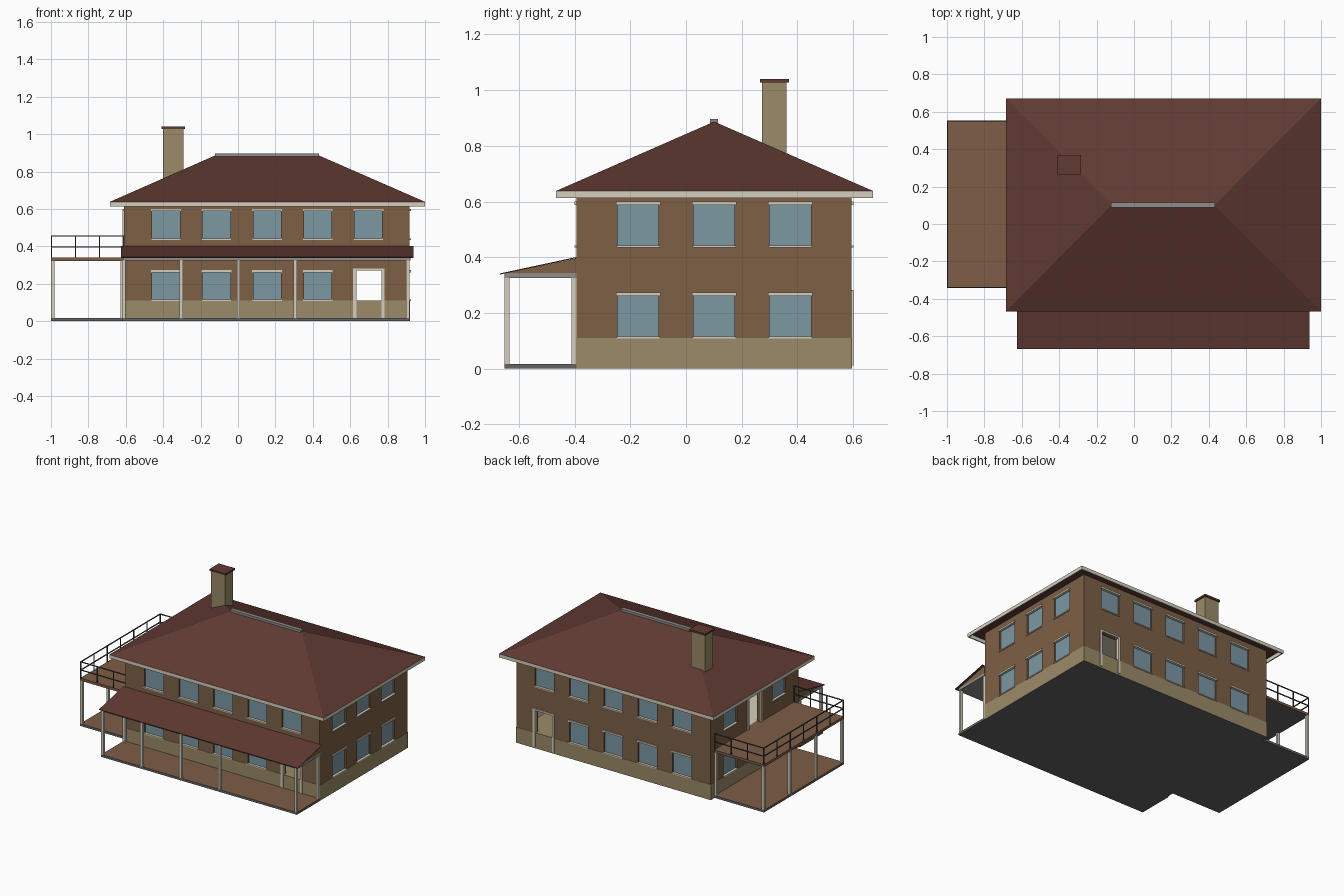
import bpy, bmesh
from mathutils import Vector

cube = bpy.data.objects.get("Cube")
if cube:
    bpy.data.objects.remove(cube, do_unlink=True)


def material(name, *rgb):
    """Flat colour given as 0-255 display values."""
    m = bpy.data.materials.new(name)
    m.use_nodes = True
    col = [((c / 255 + 0.055) / 1.055) ** 2.4 for c in rgb] + [1]
    m.diffuse_color = col
    bsdf = next(n for n in m.node_tree.nodes if n.type == 'BSDF_PRINCIPLED')
    bsdf.inputs["Base Color"].default_value = col
    bsdf.inputs["Roughness"].default_value = 0.9
    return m


brick = material("brick brown", 125, 96, 70)
tan = material("plinth tan", 155, 139, 104)
red = material("roof red", 97, 58, 51)
cream = material("trim cream", 214, 207, 189)
glass = material("window glass", 124, 152, 164)
grey = material("stone grey", 142, 141, 137)
dark = material("slab grey", 100, 100, 100)
wood = material("deck wood", 125, 93, 70)
iron = material("rail iron", 66, 70, 74)


def finish(name, bm, *mats):
    bmesh.ops.recalc_face_normals(bm, faces=bm.faces)
    me = bpy.data.meshes.new(name)
    bm.to_mesh(me)
    bm.free()
    for m in mats:
        me.materials.append(m)
    ob = bpy.data.objects.new(name, me)
    bpy.context.collection.objects.link(ob)
    return ob


def boxes(name, items, *mats):
    """One object made of boxes given as x0, x1, y0, y1, z0, z1."""
    bm = bmesh.new()
    for x0, x1, y0, y1, z0, z1 in items:
        vs = bmesh.ops.create_cube(bm, size=1)["verts"]
        for v in vs:
            v.co = Vector((x0 if v.co.x < 0 else x1,
                           y0 if v.co.y < 0 else y1,
                           z0 if v.co.z < 0 else z1))
    return finish(name, bm, *mats)


def paint_tops(ob, index=1):
    for p in ob.data.polygons:
        if p.normal.z > 0.9:
            p.material_index = index


def hull(name, points, *mats):
    bm = bmesh.new()
    for p in points:
        bm.verts.new(p)
    bmesh.ops.convex_hull(bm, input=bm.verts)
    bmesh.ops.dissolve_limit(bm, angle_limit=0.01, verts=bm.verts, edges=bm.edges)
    return finish(name, bm, *mats)


# Main dimensions
X0, X1, Y0, Y1 = -0.61, 0.917, -0.393, 0.594
BASE, EAVE, WALL = 0.11, 0.638, 0.03


def on_wall(side, u0, u1, z0, z1, d0, d1):
    """Box on a wall: u runs along it, d is the distance outward."""
    return {"front": (u0, u1, Y0 - d1, Y0 - d0, z0, z1),
            "back": (u0, u1, Y1 + d0, Y1 + d1, z0, z1),
            "left": (X1 + d0, X1 + d1, u0, u1, z0, z1),
            "right": (X0 - d1, X0 - d0, u0, u1, z0, z1)}[side]


openings, panes, trims, frames = [], [], [], []


def window(side, u, z):
    a, b, top = u - 0.074, u + 0.074, z + 0.15
    openings.append(on_wall(side, a, b, z, top, -0.014, 0.02))
    panes.append(on_wall(side, a, b, z, top, -0.016, -0.011))
    trims.append(on_wall(side, a - 0.006, b + 0.006, top - 0.002, top + 0.01, -0.012, 0.007))
    trims.append(on_wall(side, a - 0.004, b + 0.004, z - 0.005, z + 0.002, -0.012, 0.007))


def door(side, u, z, top, foot):
    a, b = u - 0.067, u + 0.067
    openings.append(on_wall(side, a, b, z, top, -0.05, 0.02))
    for s0, s1 in ((a - 0.017, a), (b, b + 0.017)):
        frames.append(on_wall(side, s0, s1, foot, top, -0.01, 0.007))
    frames.append(on_wall(side, a - 0.017, b + 0.017, top, top + 0.012, -0.01, 0.007))


# Windows and doors of the four walls
columns = [-0.385 + 0.2705 * i for i in range(5)]
for side in ("front", "back"):
    for i, u in enumerate(columns):
        window(side, u, 0.44)
        if i < 4:
            window(side, u, BASE + 0.003)
    door(side, columns[4] + 0.003, BASE - 0.02, 0.27, 0.012)
for side in ("left", "right"):
    for i, u in enumerate((-0.172, 0.101, 0.374)):
        window(side, u, BASE + 0.003)
        if side == "right" and i == 1:
            door(side, u, 0.34, 0.58, 0.338)
        else:
            window(side, u, 0.44)

# Brick walls, hollowed by two storeys and cut by the openings
walls = boxes("brick_walls", [(X0, X1, Y0, Y1, BASE, EAVE)], brick, cream)
inner = (X0 + WALL, X1 - WALL, Y0 + WALL, Y1 - WALL)
cutters = [boxes("room_cutter", [(*inner, BASE - 0.02, 0.31), (*inner, 0.34, 0.615)]),
           boxes("opening_cutter", openings)]
for c in cutters:
    c.hide_render = True
    mod = walls.modifiers.new("cut", 'BOOLEAN')
    mod.operation, mod.solver, mod.object = 'DIFFERENCE', 'EXACT', c
bpy.context.view_layer.objects.active = walls
for mod in list(walls.modifiers):
    bpy.ops.object.modifier_apply(modifier=mod.name)
for c in cutters:
    bpy.data.objects.remove(c, do_unlink=True)
for p in walls.data.polygons:
    c = p.center
    room = (inner[0] - 0.001 < c.x < inner[1] + 0.001
            and inner[2] - 0.001 < c.y < inner[3] + 0.001 and BASE < c.z < 0.62)
    p.material_index = 1 if room else 0

boxes("window_panes", panes, glass)
boxes("window_trims", trims, cream)
boxes("door_frames", frames, cream)

# Plinth with a dark underside
plinth = boxes("plinth", [(X0 - 0.002, X1 + 0.002, Y0 - 0.002, Y1 + 0.002, 0, BASE)], tan, dark)
for p in plinth.data.polygons:
    if p.normal.z < -0.9:
        p.material_index = 1

# Hipped roof, eave boards and ridge cap
RX0, RX1, RY0, RY1 = -0.685, 1.0, -0.467, 0.672
hull("hip_roof", [(x, y, EAVE) for x in (RX0, RX1) for y in (RY0, RY1)]
     + [(-0.12, 0.101, 0.887), (0.43, 0.101, 0.887)], red)
T = 0.008
boxes("eave_boards", [(RX0, RX1, RY0, RY0 + T, 0.613, EAVE),
                      (RX0, RX1, RY1 - T, RY1, 0.613, EAVE),
                      (RX0, RX0 + T, RY0 + T, RY1 - T, 0.613, EAVE),
                      (RX1 - T, RX1, RY0 + T, RY1 - T, 0.613, EAVE)], cream)
boxes("ridge_cap", [(-0.122, 0.432, 0.087, 0.115, 0.878, 0.897)], grey)

# Chimney
boxes("chimney", [(-0.402, -0.292, 0.272, 0.361, 0.64, 1.028)], tan)
boxes("chimney_cap", [(-0.41, -0.284, 0.265, 0.37, 1.027, 1.04)], red)

# Front porch
PY = -0.652
paint_tops(boxes("porch_floor", [(X0 - 0.01, X1 + 0.003, PY, Y0, 0, 0.016)], dark, wood))
boxes("porch_beam", [(X0 - 0.005, X1 + 0.005, PY, Y0, 0.325, 0.343)], grey)
hull("porch_gable", [(x, y, z) for x in (X0 - 0.005, X1 + 0.005)
                     for y, z in ((Y0, 0.342), (PY, 0.342), (Y0, 0.396))], brick)
hull("porch_roof", [(x, y, z + h) for x in (-0.625, 0.937) for h in (0, 0.004)
                    for y, z in ((Y0, 0.397), (-0.668, 0.338))], red)
P = 0.009
spots = [(x, PY + P) for x in (-0.61, -0.303, 0.003, 0.307, 0.908)]
spots += [(x, Y0 - P) for x in (-0.61, 0.908)]
boxes("porch_posts", [(x - P, x + P, y - P, y + P, 0.016, 0.326) for x, y in spots], cream)

# Side terrace with the balcony above it
BX, BY0, BY1 = -1.0, -0.343, 0.553
paint_tops(boxes("terrace_floor", [(BX, X0, BY0, BY1, 0, 0.016)], dark, wood))
deck = boxes("balcony_deck", [(BX, X0, BY0, BY1, 0.322, 0.34)], wood, dark)
for p in deck.data.polygons:
    if p.normal.z < -0.9:
        p.material_index = 1
step = (BY1 - BY0 - 2 * P) / 3
spots = [(BX + P, BY0 + P + step * i) for i in range(4)]
spots += [(X0 - P, BY0 + P), (X0 - P, BY1 - P)]
boxes("balcony_posts", [(x - P, x + P, y - P, y + P, 0.016, 0.324) for x, y in spots], cream)

# Balcony railing: uprights and two rails on three sides
R = 0.003
xs = [BX + R + 0.128 * i for i in range(4)]
ys = [BY0 + R + (BY1 - BY0 - 2 * R) / 6 * i for i in range(7)]
spots = [(xs[0], y) for y in ys] + [(x, y) for x in xs[1:] for y in (ys[0], ys[-1])]
rails = [(x - R, x + R, y - R, y + R, 0.338, 0.455) for x, y in spots]
for z in (0.397, 0.455):
    rails.append((BX, BX + 2 * R, BY0, BY1, z - R, z + R))
    rails += [(BX, X0, y - R, y + R, z - R, z + R) for y in (ys[0], ys[-1])]
boxes("balcony_railing", rails, iron)
